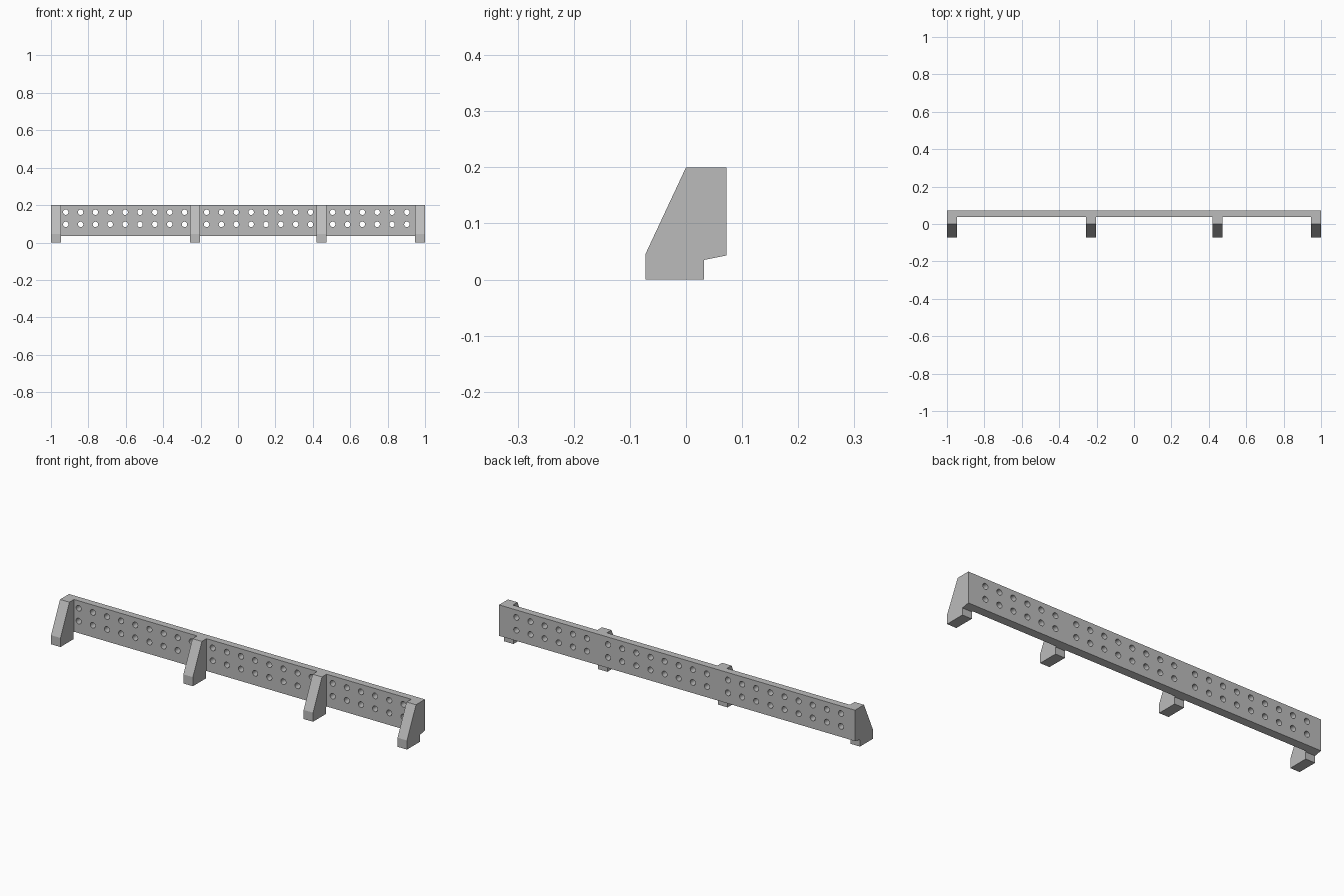
import bpy, bmesh, math
from mathutils import Matrix

cube = bpy.data.objects.get("Cube")
if cube:
    bpy.data.objects.remove(cube)

grey = bpy.data.materials.new("light grey")
grey.use_nodes = True
COLOUR = (0.5, 0.5, 0.5, 1)
grey.diffuse_color = COLOUR
grey.node_tree.nodes["Principled BSDF"].inputs["Base Color"].default_value = COLOUR


def make_object(name, bm):
    bmesh.ops.recalc_face_normals(bm, faces=bm.faces)
    mesh = bpy.data.meshes.new(name)
    bm.to_mesh(mesh)
    bm.free()
    mesh.materials.append(grey)
    obj = bpy.data.objects.new(name, mesh)
    bpy.context.collection.objects.link(obj)
    return obj


def extrude_profile(bm, profile, x0, x1):
    """Extrude a (y, z) outline along x."""
    face = bm.faces.new([bm.verts.new((x0, y, z)) for y, z in profile])
    new = bmesh.ops.extrude_face_region(bm, geom=[face])["geom"]
    verts = [v for v in new if isinstance(v, bmesh.types.BMVert)]
    bmesh.ops.translate(bm, verts=verts, vec=(x1 - x0, 0, 0))


def apply_boolean(target, cutter, operation):
    mod = target.modifiers.new(operation.title(), 'BOOLEAN')
    mod.operation = operation
    mod.solver = 'EXACT'
    mod.object = cutter
    bpy.context.view_layer.objects.active = target
    bpy.ops.object.modifier_apply(modifier=mod.name)
    bpy.data.objects.remove(cutter)


# Long upright plate with a slightly sloped underside
bm = bmesh.new()
extrude_profile(bm, [(0.037, 0.036), (0.072, 0.043), (0.072, 0.2), (0.037, 0.2)], -1, 1)
rail = make_object("perforated_rail", bm)

# Four tapered support brackets
BRACKET = [(-0.072, 0), (0.032, 0), (0.032, 0.035), (0.072, 0.043),
           (0.072, 0.2), (0, 0.2), (-0.072, 0.046)]
WIDTH = 0.053
bm = bmesh.new()
for x in (-1, -0.256, 0.419, 1 - WIDTH):
    extrude_profile(bm, BRACKET, x, x + WIDTH)
apply_boolean(rail, make_object("brackets", bm), 'UNION')

# Two rows of round holes, grouped between the brackets
bm = bmesh.new()
for start, count in ((-0.921, 9), (-0.168, 8), (0.506, 6)):
    for i in range(count):
        for z in (0.097, 0.162):
            place = Matrix.Translation((start + i * 0.0794, 0.055, z))
            bmesh.ops.create_cone(bm, cap_ends=True, segments=24, radius1=0.0145,
                                  radius2=0.0145, depth=0.1,
                                  matrix=place @ Matrix.Rotation(math.pi / 2, 4, 'X'))
apply_boolean(rail, make_object("hole_cutters", bm), 'DIFFERENCE')

# Smooth hole walls, crisp edges elsewhere
bpy.ops.object.select_all(action='DESELECT')
rail.select_set(True)
bpy.context.view_layer.objects.active = rail
bpy.ops.object.shade_smooth_by_angle(angle=math.radians(20))
